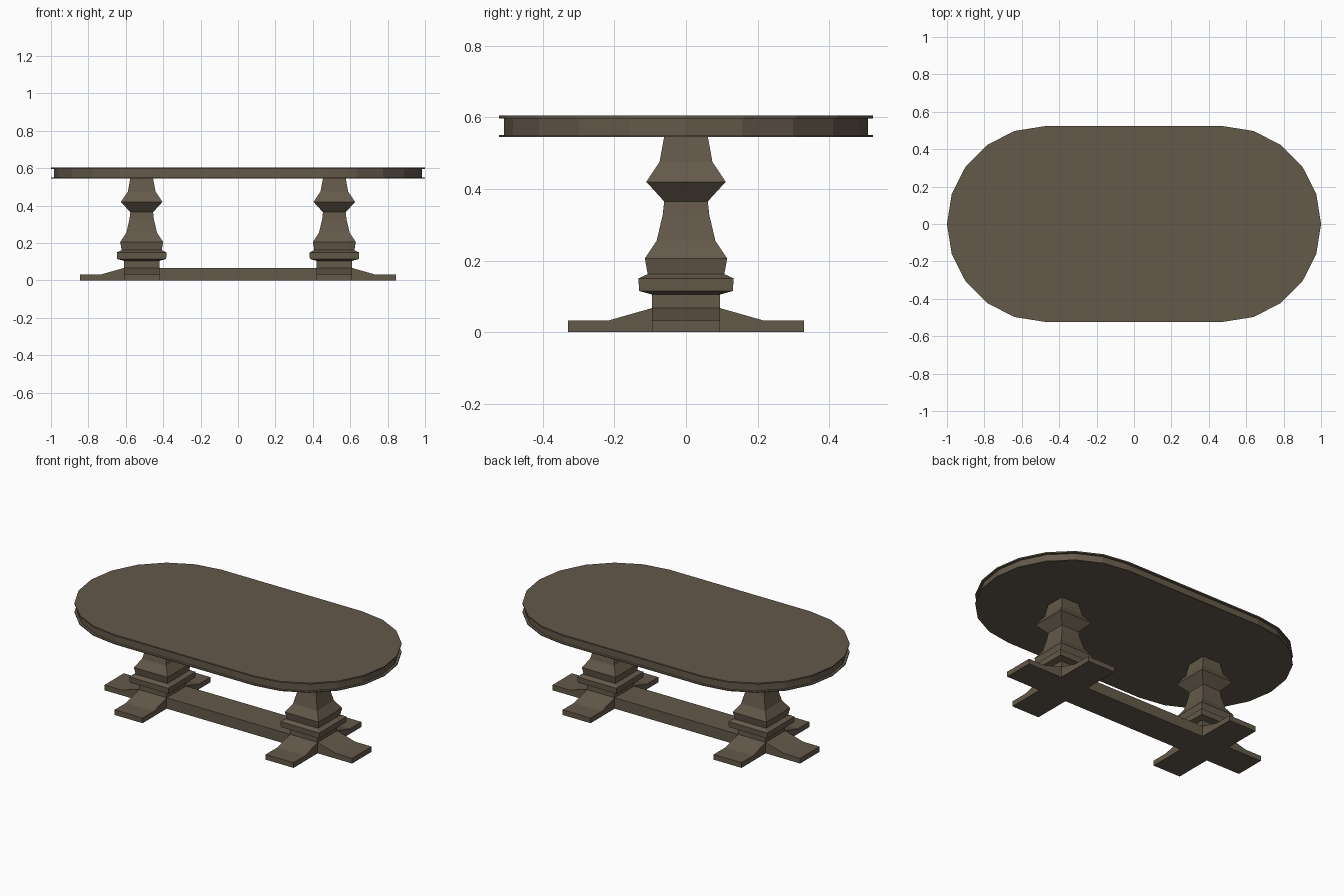
import bpy, bmesh
from math import radians, sin, cos

if "Cube" in bpy.data.objects:
    bpy.data.objects.remove(bpy.data.objects["Cube"])

wood = bpy.data.materials.new("dark_wood")
wood.diffuse_color = (0.127, 0.1, 0.068, 1)
wood.use_nodes = True
wood.node_tree.nodes["Principled BSDF"].inputs["Base Color"].default_value = wood.diffuse_color


def finish(name, bm):
    bmesh.ops.recalc_face_normals(bm, faces=bm.faces)
    mesh = bpy.data.meshes.new(name)
    bm.to_mesh(mesh)
    bm.free()
    mesh.materials.append(wood)
    obj = bpy.data.objects.new(name, mesh)
    bpy.context.collection.objects.link(obj)
    return obj


def loft(name, rings):
    """Skin a stack of matching closed rings and cap both ends."""
    bm = bmesh.new()
    loops = [[bm.verts.new(p) for p in ring] for ring in rings]
    n = len(loops[0])
    for a, b in zip(loops, loops[1:]):
        for i in range(n):
            j = (i + 1) % n
            bm.faces.new((a[i], a[j], b[j], b[i]))
    bm.faces.new(loops[0][::-1])
    bm.faces.new(loops[-1])
    return finish(name, bm)


def stadium(r, z, cx=0.477):
    right = [(cx + r * cos(radians(a)), r * sin(radians(a)), z) for a in range(-90, 91, 18)]
    return right + [(-x, -y, z) for x, y, z in right]


def square(cx, h, z):
    return [(cx + sx * h, sy * h, z) for sx, sy in ((-1, -1), (1, -1), (1, 1), (-1, 1))]


# Oval top with a recessed edge between two thin lips
loft("table_top", [stadium(r, z) for r, z in (
    (0.523, 0.545), (0.523, 0.55), (0.508, 0.55),
    (0.508, 0.597), (0.523, 0.597), (0.523, 0.605))])

# Pedestal profile: half width, height
PROFILE = [(0.095, 0), (0.095, 0.105), (0.131, 0.115), (0.133, 0.15), (0.107, 0.162),
           (0.115, 0.206), (0.082, 0.255), (0.065, 0.328), (0.061, 0.365),
           (0.111, 0.42), (0.074, 0.475), (0.061, 0.546)]
# Foot side profile: distance from pedestal centre, height
FOOT = [(0.095, 0), (0.33, 0), (0.33, 0.032), (0.218, 0.032), (0.095, 0.067)]
W = 0.095

for side, label in ((-1, "left"), (1, "right")):
    cx = side * 0.515
    loft(label + "_pedestal", [square(cx, h, z) for h, z in PROFILE])
    # Three feet: outward, front and back
    loft(label + "_outer_foot", [[(cx + side * d, y, z) for d, z in FOOT] for y in (-W, W)])
    for s, where in ((-1, "front"), (1, "back")):
        loft(f"{label}_{where}_foot", [[(cx + x, s * d, z) for d, z in FOOT] for x in (-W, W)])

# Stretcher joining the pedestals
loft("stretcher", [[(x, -W, 0), (x, W, 0), (x, W, 0.067), (x, -W, 0.067)] for x in (-0.42, 0.42)])
